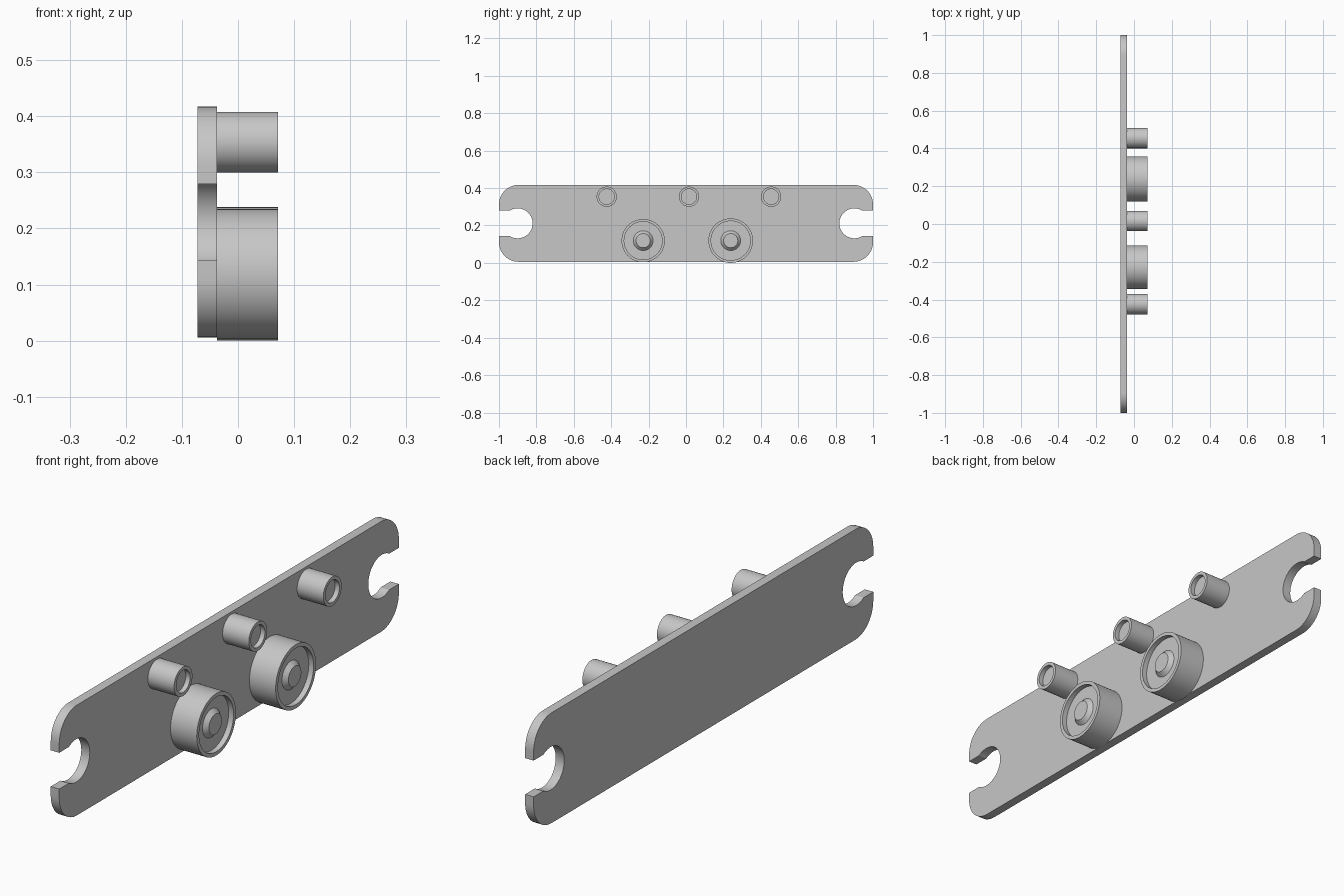
import bpy, bmesh
from math import sin, cos, pi, asin, radians

cube = bpy.data.objects.get("Cube")
if cube:
    bpy.data.objects.remove(cube)

grey = bpy.data.materials.new("plain grey")
grey.use_nodes = True
colour = (0.57, 0.57, 0.57, 1)
grey.diffuse_color = colour
grey.node_tree.nodes["Principled BSDF"].inputs["Base Color"].default_value = colour

PLATE_BACK, PLATE_FRONT, TIP = -0.072, -0.037, 0.071


def finish(name, bm):
    bmesh.ops.recalc_face_normals(bm, faces=bm.faces)
    mesh = bpy.data.meshes.new(name)
    bm.to_mesh(mesh)
    bm.free()
    mesh.materials.append(grey)
    obj = bpy.data.objects.new(name, mesh)
    bpy.context.collection.objects.link(obj)
    bpy.ops.object.select_all(action='DESELECT')
    obj.select_set(True)
    bpy.context.view_layer.objects.active = obj
    bpy.ops.object.shade_smooth_by_angle(angle=radians(25))
    return obj


def arc(cy, cz, r, start, end, steps):
    return [(cy + r * cos(start + (end - start) * i / steps),
             cz + r * sin(start + (end - start) * i / steps)) for i in range(steps + 1)]


def lathe(name, y, z, profile, sides=64):
    """Turn a (x, radius) profile about an axis along x and close both ends."""
    bm = bmesh.new()
    rings = [[bm.verts.new((x, y + r * cos(2 * pi * i / sides), z + r * sin(2 * pi * i / sides)))
              for i in range(sides)] for x, r in profile]
    for a, b in zip(rings, rings[1:]):
        for i in range(sides):
            j = (i + 1) % sides
            bm.faces.new((a[i], a[j], b[j], b[i]))
    bm.faces.new(rings[0])
    bm.faces.new(rings[-1])
    return finish(name, bm)


# Mounting plate: rounded corners and an open keyhole slot in each end
mid, half, corner = 0.2115, 0.2055, 0.105
slot_r, slot_half, slot_y = 0.08, 0.0675, 0.9
mouth = asin(slot_half / slot_r)
right_end = (arc(1 - corner, mid - half + corner, corner, -pi / 2, 0, 16)
             + [(1, mid - slot_half)]
             + arc(slot_y, mid, slot_r, -mouth, mouth - 2 * pi, 40)
             + [(1, mid + slot_half)]
             + arc(1 - corner, mid + half - corner, corner, 0, pi / 2, 16))
outline = right_end + [(-y, z) for y, z in reversed(right_end)]
bm = bmesh.new()
face = bm.faces.new([bm.verts.new((PLATE_BACK, y, z)) for y, z in outline])
result = bmesh.ops.extrude_face_region(bm, geom=[face], use_keep_orig=True)
top = [v for v in result["geom"] if isinstance(v, bmesh.types.BMVert)]
bmesh.ops.translate(bm, verts=top, vec=(PLATE_FRONT - PLATE_BACK, 0, 0))
finish("mounting_plate", bm)

# Large knobs: shallow dished end with a tapered centre boss
for name, y, r in (("large_knob_front", -0.229, 0.1155), ("large_knob_back", 0.239, 0.119)):
    floor = TIP - 0.02
    lathe(name, y, 0.119, [(PLATE_FRONT, r), (TIP, r), (TIP, r - 0.014), (floor, r - 0.014),
                           (floor, 0.053), (floor + 0.016, 0.038)])

# Small studs: shallow dished end
for name, y in (("small_stud_front", -0.424), ("small_stud_middle", 0.016), ("small_stud_back", 0.455)):
    lathe(name, y, 0.354, [(PLATE_FRONT, 0.054), (TIP, 0.054), (TIP, 0.041), (TIP - 0.018, 0.041)], 48)
